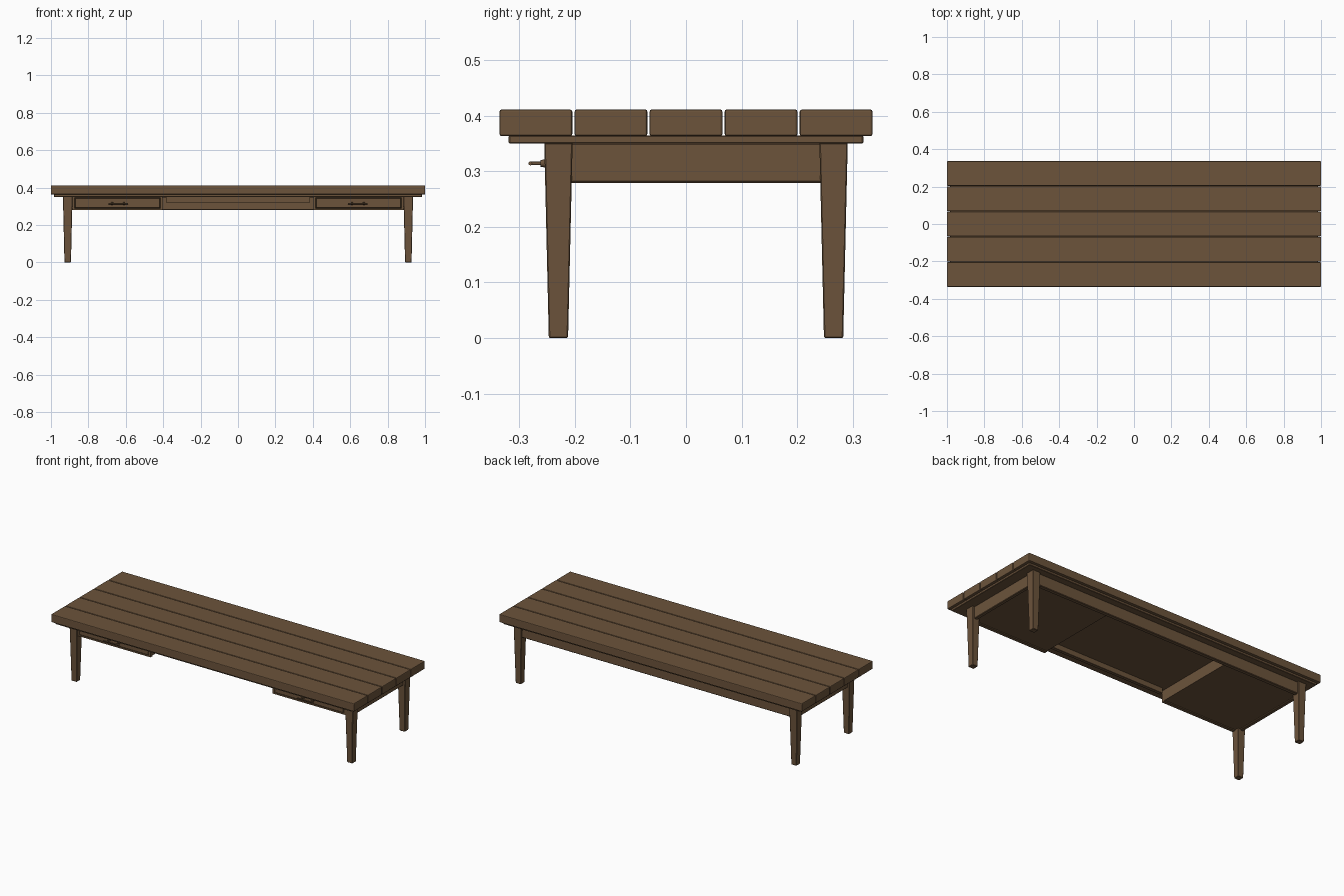
import bpy
import bmesh
from mathutils import Matrix, Vector

cube = bpy.data.objects.get("Cube")
if cube:
    bpy.data.objects.remove(cube, do_unlink=True)

wood = bpy.data.materials.new("brown_wood")
wood.use_nodes = True
BROWN = (0.15, 0.088, 0.044, 1)
wood.diffuse_color = BROWN
wood.node_tree.nodes["Principled BSDF"].inputs["Base Color"].default_value = BROWN


def finish(name, bm, bevel=0, segments=1):
    mesh = bpy.data.meshes.new(name)
    bmesh.ops.recalc_face_normals(bm, faces=bm.faces)
    bm.to_mesh(mesh)
    bm.free()
    mesh.materials.append(wood)
    obj = bpy.data.objects.new(name, mesh)
    bpy.context.collection.objects.link(obj)
    if bevel:
        mod = obj.modifiers.new("Bevel", "BEVEL")
        mod.width = bevel
        mod.segments = segments
        mod.limit_method = "ANGLE"
    return obj


def box(name, x, y, z, bevel=0.0, segments=1, foot=1.0):
    """Box from (min, max) ranges; foot scales the lower end about its centre."""
    bm = bmesh.new()
    bmesh.ops.create_cube(bm, size=1)
    low, high = (Vector(p) for p in zip(x, y, z))
    mid, size = (low + high) / 2, high - low
    for v in bm.verts:
        k = foot if v.co.z < 0 else 1
        v.co = mid + Vector((v.co.x * size.x * k, v.co.y * size.y * k, v.co.z * size.z))
    return finish(name, bm, bevel, segments)


def rod(name, start, end, r1, r2):
    """Round rod between two points."""
    start, end = Vector(start), Vector(end)
    axis = end - start
    bm = bmesh.new()
    turn = axis.to_track_quat("Z", "Y").to_matrix().to_4x4()
    bmesh.ops.create_cone(bm, cap_ends=True, segments=16, radius1=r1, radius2=r2,
                          depth=axis.length,
                          matrix=Matrix.Translation((start + end) / 2) @ turn)
    for f in bm.faces:
        f.smooth = len(f.verts) == 4
    return finish(name, bm)


def span(side, a, b):
    return sorted((side * a, side * b))


# Table top: five planks on a thin board
for i in range(5):
    y = (i - 2) * 0.135
    box(f"top_plank_{i + 1}", (-1, 1), (y - 0.0655, y + 0.0655), (0.363, 0.411), 0.004, 2)
box("under_board", (-0.984, 0.984), (-0.319, 0.319), (0.35, 0.364), 0.002)

# Back apron and front middle rail
box("back_apron", (-0.89, 0.89), (0.255, 0.28), (0.28, 0.351), 0.003)
box("middle_rail", (-0.385, 0.385), (-0.245, -0.225), (0.319, 0.351), 0.001)

for side, label in ((1, "left"), (-1, "right")):
    # Tapered legs
    for y0, place in ((-0.255, "front"), (0.24, "back")):
        box(f"{place}_{label}_leg", span(side, 0.885, 0.936), (y0, y0 + 0.051),
            (0, 0.351), 0.002, foot=0.68)

    # Side apron and drawer housing
    box(f"{label}_side_apron", span(side, 0.9, 0.922), (-0.21, 0.25), (0.279, 0.351), 0.003)
    box(f"{label}_drawer_housing", span(side, 0.403, 0.9), (-0.232, 0.256), (0.285, 0.351))

    # Frame round the drawer front
    for name, x, z in (("upper_rail", (0.403, 0.886), (0.346, 0.351)),
                       ("lower_rail", (0.403, 0.886), (0.28, 0.288)),
                       ("inner_stile", (0.403, 0.415), (0.288, 0.346)),
                       ("outer_stile", (0.874, 0.886), (0.288, 0.346))):
        box(f"{label}_frame_{name}", span(side, *x), (-0.25, -0.23), z)
    box(f"{label}_drawer_front", span(side, 0.417, 0.872), (-0.251, -0.231),
        (0.29, 0.344), 0.002)

    # Handle: bar on two flanged posts
    cx, hz = side * 0.641, 0.314
    rod(f"{label}_handle_bar", (cx - 0.052, -0.28, hz), (cx + 0.052, -0.28, hz), 0.0035, 0.0035)
    for n in (-1, 1):
        px = cx + n * 0.032
        rod(f"{label}_handle_post", (px, -0.25, hz), (px, -0.28, hz), 0.003, 0.003)
        rod(f"{label}_handle_flange", (px, -0.25, hz), (px, -0.262, hz), 0.008, 0.006)
